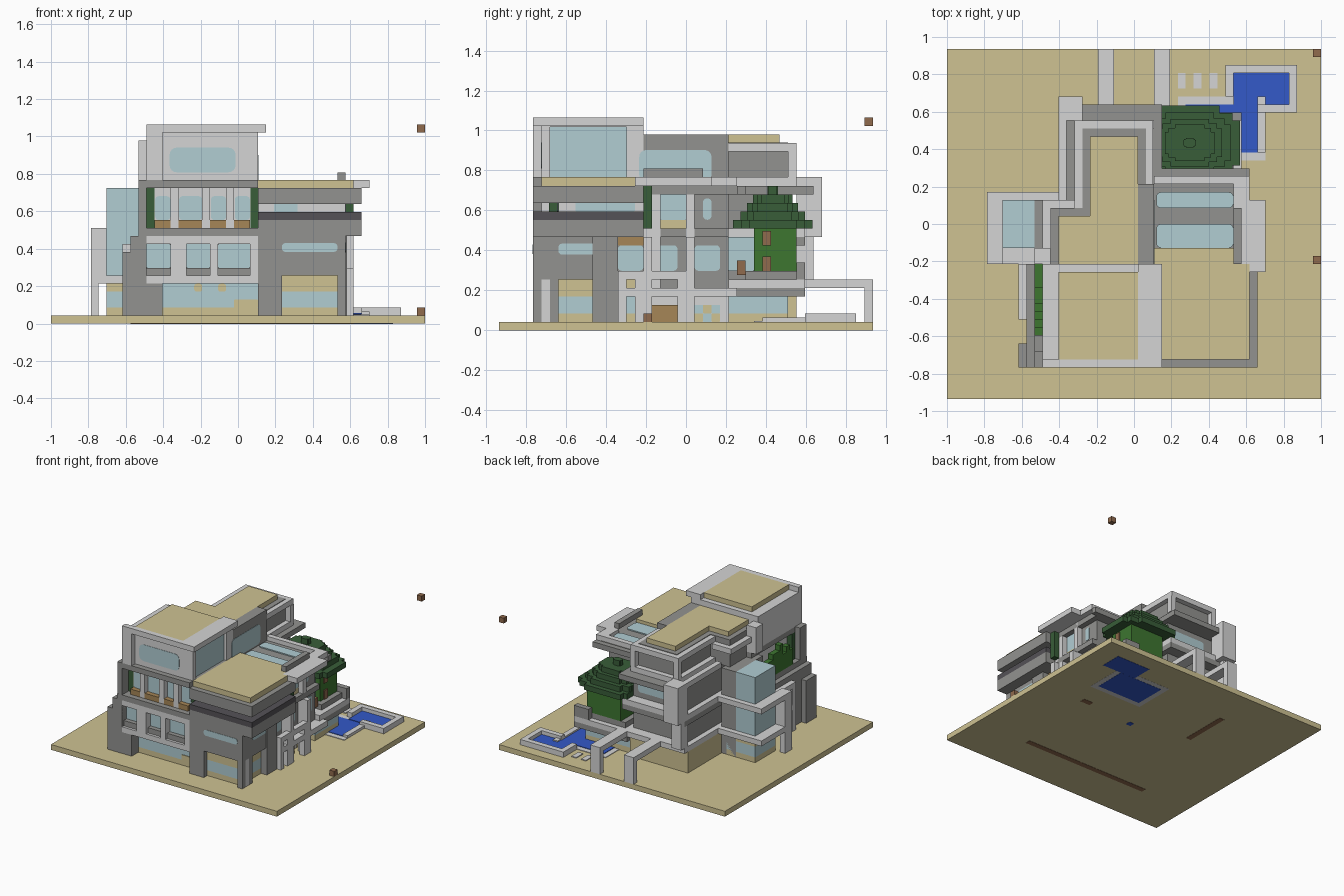
import bpy
import bmesh
import random
from mathutils import Vector

random.seed(4)
if "Cube" in bpy.data.objects:
    bpy.data.objects.remove(bpy.data.objects["Cube"], do_unlink=True)

UNIT = 2 / 47                      # one building block
SHIFT = Vector((47 / 2, 22, 0))    # centre of the plot in blocks


def paint(name, r, g, b):
    mat = bpy.data.materials.new(name)
    mat.use_nodes = True
    mat.diffuse_color = (r, g, b, 1)
    mat.node_tree.nodes["Principled BSDF"].inputs["Base Color"].default_value = (r, g, b, 1)
    return mat


LIGHT = paint("light_concrete", .66, .66, .66)
DARK = paint("dark_concrete", .29, .29, .28)
CHARCOAL = paint("charcoal", .09, .085, .095)
SAND = paint("sand", .62, .54, .29)
GLASS = paint("pale_glass", .44, .61, .65)
WATER = paint("pool_blue", .033, .1, .58)
LEAF = paint("dark_leaf", .04, .11, .04)
HEDGE = paint("hedge_green", .047, .18, .03)
BROWN = paint("brown_wood", .28, .145, .075)
OCHRE = paint("ochre_wood", .38, .24, .095)


def box(name, mat, xs, ys, zs, round_axis=None, radius=0):
    """Block spanning the given ranges; edges along round_axis may be rounded."""
    bm = bmesh.new()
    bmesh.ops.create_cube(bm, size=1)
    spans = (xs, ys, zs)
    for v in bm.verts:
        v.co = Vector([s[0] if c < 0 else s[1] for c, s in zip(v.co, spans)])
        v.co = (v.co - SHIFT) * UNIT
    if round_axis is not None:
        edges = [e for e in bm.edges
                 if abs((e.verts[0].co - e.verts[1].co).normalized()[round_axis]) > .9]
        bmesh.ops.bevel(bm, geom=edges, offset=radius * UNIT, segments=4,
                        profile=.5, affect='EDGES')
    bmesh.ops.recalc_face_normals(bm, faces=bm.faces)
    mesh = bpy.data.meshes.new(name)
    bm.to_mesh(mesh)
    bm.free()
    mesh.materials.append(mat)
    bpy.context.collection.objects.link(bpy.data.objects.new(name, mesh))


def pane(name, axis, at, span, zs, mat=GLASS, radius=.45):
    """Thin rounded plate on a wall facing along axis."""
    thin = (at - .06, at + .06)
    xs, ys = (thin, span) if axis == 0 else (span, thin)
    box(name, mat, xs, ys, zs, axis, radius)


def banded_wall(name, xs, ys, top, head=SAND):
    """Ground floor wall: sand base, glass band, head."""
    for part, mat, zs in (("base", SAND, (1, 2)), ("glass", GLASS, (2, 4)), ("head", head, (4, top))):
        box(name + "_" + part, mat, xs, ys, zs)


# Plot, marker blocks and footings
box("ground", SAND, (0, 47), (0, 44), (0, 1))
box("high_marker", BROWN, (46, 47), (43, 44), (24, 25))
box("low_marker", BROWN, (46, 47), (17, 18), (1, 2))
box("front_footing", BROWN, (10, 36), (8, 9), (-.04, .1))
box("rear_footing", BROWN, (15, 16), (27, 36), (-.04, .1))
box("east_footing", BROWN, (36, 38), (25, 26), (-.04, .1))
box("basin_footing", WATER, (26, 27), (24, 25), (-.04, .1))

# Pools, their rims and stepping stones
box("lower_pool_paving", LIGHT, (29, 40), (30, 38), (-.02, 1.1))
box("lower_pool_water", WATER, (30, 39), (31, 37), (-.05, 1.2))
box("raised_pool_water", WATER, (36, 43), (37, 41), (-.04, 1.3))
box("pool_rim_left", LIGHT, (35, 36), (38, 42), (1, 2))
box("pool_rim_back", LIGHT, (36, 44), (41, 42), (1, 2))
box("pool_rim_right", LIGHT, (43, 44), (36, 41), (1, 2))
box("pool_rim_front", LIGHT, (39, 43), (36, 37), (1, 2))
box("pool_rim_inner", LIGHT, (39, 40), (31, 38), (1, 1.5))
for i in range(3):
    box("stepping_stone", LIGHT, (29 + 2 * i, 30 + 2 * i), (39, 41), (1, 1.15))

# Rear garden arches
for x in (19, 26):
    box("arch_beam", LIGHT, (x, x + 2), (34, 44), (5, 6))
    box("arch_post", LIGHT, (x, x + 2), (43, 44), (1, 5))

# Ground floor, front
banded_wall("front_left_wall", (13, 26), (6, 17), 5, GLASS)
for x in (18, 21):
    pane("entrance_panel", 1, 5.95, (x, x + 1), (4, 5), SAND, .3)
pane("entrance_low_panel", 1, 5.95, (23, 26), (2, 3), SAND, .1)
box("front_left_pillar", DARK, (12, 14), (4, 7), (1, 5))
box("front_middle_pillar", DARK, (26, 29), (4, 8), (1, 11))
banded_wall("front_right_wall", (29, 36), (5, 17), 6)
box("corner_pillar", DARK, (36, 37), (4, 5), (1, 6))
box("corner_post", LIGHT, (36, 37), (5, 6), (1, 6))
box("side_pillar", DARK, (35, 37.2), (11, 14), (1, 11))
box("corner_back_post", DARK, (36, 37), (6, 7), (1, 6))

# First floor, front
box("right_block", DARK, (26, 37), (4, 14), (6, 11))
pane("right_block_window", 1, 4, (29, 36), (9, 10.1))
pane("right_block_side_window", 0, 37, (7, 13), (8.9, 10.2))
box("first_floor_core", DARK, (11, 36), (6, 18), (5, 12))
box("front_wall_sill", LIGHT, (11, 26), (4, 6), (5, 6))
box("front_wall_lintel", LIGHT, (11, 26), (4, 6), (10, 11))
for a, b in ((11, 12), (15, 17), (20, 21), (25, 26)):
    box("front_wall_pier", LIGHT, (a, b), (4, 6), (6, 10))
for a, b in ((12, 15), (17, 20), (21, 25)):
    box("window_planter", DARK, (a, b), (4.5, 6), (6, 7))
    pane("first_floor_window", 1, 5.4, (a, b), (7, 10), GLASS, .1)
box("front_balcony_slab", DARK, (11, 26), (3.98, 18), (11, 12))

# Left side piers and ledges
box("left_corner_buttress", DARK, (9, 11), (3.98, 7), (1, 9))
box("left_wall", DARK, (10, 12), (3.98, 17), (1, 11))
box("left_wall_cap", DARK, (11, 12), (4, 6), (11, 18))
for z in (5, 9):
    box("left_ledge", LIGHT, (9, 10), (10, 17), (z, z + 1))
box("left_ledge_post", LIGHT, (9, 10), (10, 11), (1, 9))

# Second floor, front left
box("second_floor_core", LIGHT, (13, 26), (6, 19), (12, 17))
for a, b in ((13, 15), (16, 19), (20, 22), (23, 25)):
    pane("second_floor_window", 1, 5.95, (a + .1, b), (13, 16))
    box("balcony_planter", OCHRE, (a, b), (5, 6), (12, 13))
for x in (15, 19, 22):
    box("balcony_post", LIGHT, (x, x + 1), (5, 6), (12, 17))
for x in (12, 25.1):
    box("balcony_hedge", LEAF, (x, x + 1), (5.9, 7), (12, 17))
for y in range(8, 17):
    box("side_hedge", HEDGE, (11, 12), (y, y + 1), (12, random.choice((15, 16, 17))))
box("upper_slab", DARK, (12, 26), (4, 19), (17, 18))

# Third floor block: raised roof panel with a parapet on two sides
box("tower_front_wall", LIGHT, (13, 26), (5, 6), (18, 24))
box("tower_front_post", LIGHT, (12, 14), (4, 6), (18, 24))
pane("tower_front_window", 1, 5, (14.9, 23.2), (19, 22.1), GLASS, .9)
box("tower_body", GLASS, (13, 25.5), (6, 16), (18, 24))
box("tower_left_wall", LIGHT, (12, 13), (6, 17), (18, 24))
box("tower_rear_post", LIGHT, (24, 26), (15, 17), (18, 24))
box("tower_rear_wall", LIGHT, (13, 24), (16, 17), (18, 24))
box("tower_ceiling", LIGHT, (12, 26), (5, 17), (23.9, 24.05))
box("tower_front_parapet", LIGHT, (12, 27), (4, 5), (24, 25))
box("tower_right_parapet", LIGHT, (24, 27), (5, 17), (24, 25))
box("tower_roof_panel", SAND, (14, 24), (5, 16), (24, 25))

# Right wing: stacked slabs
box("wing_lower_slab", DARK, (26, 39), (4, 17), (11, 13))
box("wing_dark_band", CHARCOAL, (26, 39), (4, 17), (13, 14))
box("wing_recess", LIGHT, (26, 37), (7, 17), (14, 15))
pane("wing_recess_glass", 1, 6.9, (28, 31), (14, 15), GLASS, .1)
pane("wing_recess_side_glass", 0, 37, (9, 16), (14, 15), GLASS, .1)
box("wing_upper_slab", DARK, (26, 39), (4, 17), (15, 17))
box("wing_roof", SAND, (26, 38), (5, 17), (17, 18))
box("wing_roof_step", SAND, (26, 36), (17, 19), (17, 18))
box("wing_hedge", LEAF, (37, 38), (17, 18), (12, 17))

# East side, middle
box("east_ground_wall", LIGHT, (26, 35), (14, 27), (1, 5))
box("east_middle_wall", DARK, (26, 36), (14, 27), (5, 16))
box("east_roof", DARK, (26, 37), (17, 28), (16, 17.2))
for a, b in ((19, 22), (24, 26)):
    box("skylight", GLASS, (26.3, 36), (a, b), (17, 17.4), 2, .6)
box("roof_bar", DARK, (36, 37), (17, 24), (18, 19))
box("east_canopy", LIGHT, (37, 40), (16, 25), (17, 18))
box("east_canopy_end", LIGHT, (36, 38), (24, 28), (17, 18))
box("rear_roof_lip", LIGHT, (26, 38), (27, 28), (17, 18))
box("rear_roof_edge", DARK, (26, 38), (28, 29), (16, 17))
for y, w in ((17, 2), (22, 1)):
    box("east_column", LIGHT, (36, 37), (y, y + w), (5, 17))
    box("east_lower_column", LIGHT, (36, 38), (y, y + 1), (1, 11))
pane("east_tall_glass", 0, 36, (19, 22), (13, 17), GLASS, .1)
pane("east_tall_panel", 0, 36, (19, 22), (11, 13), SAND, .1)
pane("east_narrow_window", 0, 36, (24, 25), (13, 15.5))
box("east_string_course", DARK, (36, 37), (17, 27), (11, 12))
for a, b in ((14, 17), (18, 21), (23, 26)):
    pane("east_window", 0, 36, (a, b), (7, 10))
pane("east_window_shade", 0, 36, (14, 17), (10, 11), OCHRE, .1)
box("east_door", OCHRE, (34, 36), (18, 21), (1, 3))
pane("east_ground_glass", 0, 35, (14, 17), (1, 4), GLASS, .1)
for i in range(6):
    pane("checker_pane", 0, 35, (23 + i % 3, 24 + i % 3), (1 + i // 3, 2 + i // 3),
         GLASS if i % 2 else SAND, .1)

# East balcony
box("east_balcony_slab", LIGHT, (35, 38), (14, 28), (4, 5))
box("east_balcony_rail", LIGHT, (37, 38), (14, 22), (6, 7))
for y in (14, 16, 21):
    box("east_balcony_post", LIGHT, (37, 38), (y, y + 1), (1, 6))

# Rear right terrace
banded_wall("terrace_wall", (26, 36), (27, 34), 4.1)
box("terrace_slab", DARK, (26, 37), (27, 36), (4, 5))
box("terrace_top", LIGHT, (26, 37), (27, 36), (5, 6))
box("terrace_bed", DARK, (27, 36), (29, 35), (6, 7))
box("terrace_parapet", DARK, (34, 37), (35, 36), (6, 8))
pane("terrace_glass", 0, 34, (27, 30), (7, 11), GLASS, .1)

# Tree with stepped, notched crown
for y, z in ((28, 6.5), (31, 7), (31, 10)):
    box("tree_branch", BROWN, (34.2, 35.2), (y, y + 1), (z, z + 1.7))
for x in range(28, 35):
    box("tree_vines", HEDGE, (x, x + 1), (30 + x % 2, 35), (7, 12.5))
for z, half in enumerate((4.7, 3.8, 3, 2.3, .6), 12):
    for wide, deep in ((1.35, .6), (1.15, .8), (.8, 1)):
        box("tree_crown", LEAF, (max(26, 30.5 - half * wide), 30.5 + half * wide),
            (32.2 - half * deep, 32.2 + half * deep), (z, z + 1))

# Rear body floors
box("rear_ground_floor", SAND, (14, 26), (17, 35), (1, 5))
box("rear_lower_slab", LIGHT, (14, 27), (17, 36), (5, 6))
box("rear_first_floor", DARK, (15, 26), (17, 34), (6, 10))
box("rear_middle_slab", DARK, (14, 27), (17, 36), (10, 11))
box("rear_middle_ledge", LIGHT, (14, 27), (17, 36), (11, 12))
box("rear_second_floor", DARK, (15, 26), (17, 34), (12, 16))
pane("rear_window", 1, 34, (18, 25), (13, 15))
box("rear_upper_slab", DARK, (15, 27), (17, 37), (16, 17))
box("rear_left_beam", LIGHT, (14, 15), (25, 38), (17, 18))
box("rear_corner_post", LIGHT, (14, 17), (35, 38), (11, 18))
box("rear_corner_foot", LIGHT, (14, 16), (35, 37), (6, 11))

# Rear top floor
box("rear_top_wall", DARK, (17, 25), (17, 34), (17, 22.1))
box("rear_top_side", DARK, (13, 18), (17, 24), (17, 22.1))
for z in (17, 21):
    box("rear_top_trim", LIGHT, (16, 25.9), (23, 35), (z, z + 1))
for x in (16, 25):
    box("rear_top_post", LIGHT, (x, x + 1), (34, 35), (18, 21))
box("rear_side_trim", LIGHT, (12, 16), (17, 25), (20, 21))
box("left_fin", LIGHT, (11, 13), (17, 19), (18, 23))
box("rear_roof_front", SAND, (14, 24), (17, 23), (22, 23))
box("rear_roof_back", SAND, (18, 24), (23, 33), (22, 23))
box("upper_side_wall", DARK, (24, 26), (17, 27), (17, 23))
pane("upper_side_window", 0, 26, (16.5, 25), (17.5, 21.2), GLASS, .8)

# Glass stair tower and its frame on the left
box("stair_glass", GLASS, (7, 11), (19, 25), (5, 17))
banded_wall("stair_base", (7, 13), (19, 25), 5)
box("stair_link", DARK, (11, 14), (17, 25), (1, 17))
box("frame_front", LIGHT, (5, 11), (17, 19), (5, 6))
for z in (5, 11):
    box("frame_left", LIGHT, (5, 7), (19, 25), (z, z + 1))
    box("frame_back", LIGHT, (5, 15), (25, 26), (z, z + 1))
box("frame_upper_post", LIGHT, (5, 7), (17, 19), (6, 12))
box("frame_lower_post", LIGHT, (5, 6), (17, 19), (1, 5))
